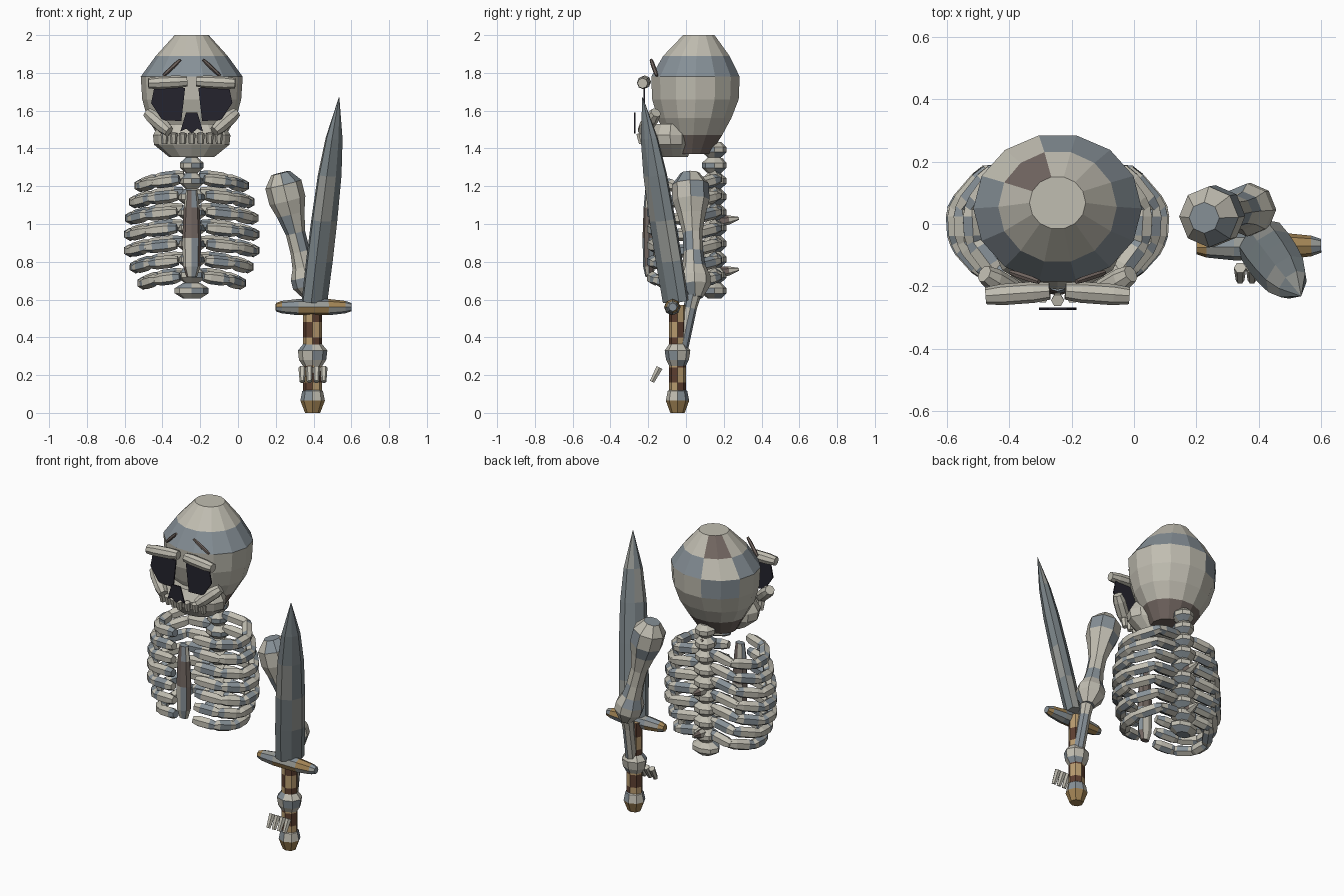
import bpy, bmesh, math
from mathutils import Vector

cube = bpy.data.objects.get("Cube")
if cube:
    bpy.data.objects.remove(cube, do_unlink=True)

CX = -0.245  # centre line of skull and rib cage
COLOURS = {
    "bone": (0.53, 0.51, 0.44), "slate": (0.24, 0.28, 0.31),
    "taupe": (0.17, 0.135, 0.12), "socket_black": (0.018, 0.017, 0.027),
    "dark_wood": (0.11, 0.05, 0.03), "tan": (0.48, 0.33, 0.16),
    "gold": (0.36, 0.23, 0.09), "steel": (0.20, 0.235, 0.25),
    "dull_grey": (0.31, 0.32, 0.30),
}
mats = {}
for name, c in COLOURS.items():
    m = bpy.data.materials.new(name)
    m.use_nodes = True
    m.diffuse_color = (*c, 1)
    m.node_tree.nodes["Principled BSDF"].inputs["Base Color"].default_value = (*c, 1)
    mats[name] = m


def solid(colour):
    return lambda i, k: colour


def patch(main, other, every=3):
    return lambda i, k: other if (i + k // 2) % every == 0 else main


class Part:
    """Collects lofted pieces and plates into one object."""
    def __init__(self, name):
        self.name, self.bm, self.slots = name, bmesh.new(), []

    def face(self, verts, colour):
        if colour not in self.slots:
            self.slots.append(colour)
        self.bm.faces.new(verts).material_index = self.slots.index(colour)

    def loft(self, rings, u, v, n, paint):
        """rings: (centre, half width along u, half width along v)"""
        rows = []
        for c, a, b in rings:
            angles = [2 * math.pi * k / n for k in range(n)]
            rows.append([self.bm.verts.new(Vector(c) + u * a * math.cos(t) + v * b * math.sin(t))
                         for t in angles])
        for i in range(len(rows) - 1):
            for k in range(n):
                j = (k + 1) % n
                self.face((rows[i][k], rows[i][j], rows[i + 1][j], rows[i + 1][k]), paint(i, k))
        self.face(rows[0][::-1], paint(0, 0))
        self.face(rows[-1], paint(len(rows) - 2, 0))
        return self

    def stack(self, x, levels, n, paint):
        """levels: (z, rx, ry, y) rings along the vertical"""
        rings = [((x, y, z), rx, ry) for z, rx, ry, y in levels]
        return self.loft(rings, Vector((1, 0, 0)), Vector((0, 1, 0)), n, paint)

    def bar(self, p, q, profile, n, paint, hint=(0, 0, 1), flat=1.0):
        """profile: (fraction along p-q, radius)"""
        p, q = Vector(p), Vector(q)
        d = (q - p).normalized()
        u = Vector(hint)
        u = (u - d * u.dot(d)).normalized()
        rings = [(p.lerp(q, t), r, r * flat) for t, r in profile]
        return self.loft(rings, u, d.cross(u), n, paint)

    def plate(self, outline, y, colour, depth=0.008):
        front = [self.bm.verts.new((x, y, z)) for x, z in outline]
        back = [self.bm.verts.new((x, y + depth, z)) for x, z in outline]
        self.face(front, colour)
        self.face(back[::-1], colour)
        for k in range(len(front)):
            j = (k + 1) % len(front)
            self.face((front[k], back[k], back[j], front[j]), colour)
        return self

    def done(self):
        bmesh.ops.recalc_face_normals(self.bm, faces=self.bm.faces)
        mesh = bpy.data.meshes.new(self.name)
        self.bm.to_mesh(mesh)
        self.bm.free()
        for s in self.slots:
            mesh.materials.append(mats[s])
        bpy.context.collection.objects.link(bpy.data.objects.new(self.name, mesh))


def barrel(r, end=0.7):
    return [(0, r * end), (0.25, r), (0.75, r), (1, r * end)]


# Skull with patches of discoloured bone
def skull_paint(i, k):
    back_patch = 90 < (k + 0.5) * 360 / 14 < 160
    if i == 5:
        return "taupe" if back_patch else "bone"
    if i == 4:
        return "bone" if back_patch else "slate"
    if i == 3 and back_patch:
        return "slate"
    return "taupe" if i == 0 else "bone"


Part("skull").stack(CX, [
    (1.37, .12, .10, .03), (1.47, .18, .155, .04), (1.56, .235, .20, .045),
    (1.66, .262, .235, .05), (1.78, .27, .24, .05), (1.89, .19, .18, .055),
    (2.0, .09, .085, .068)], 14, skull_paint).done()
Part("jaw").stack(CX, [
    (1.355, .12, .08, -.07), (1.42, .20, .115, -.08), (1.47, .205, .125, -.085),
    (1.53, .17, .10, -.08)], 12, solid("bone")).done()

teeth = Part("teeth")
for k in range(7):
    x = CX + (k - 3) * 0.048
    y = -0.235 + abs(k - 3) * 0.012
    teeth.bar((x, y, 1.425), (x, y - 0.01, 1.48), [(0, .016), (1, .021)], 6, solid("bone"), (1, 0, 0))
teeth.done()

Part("nose_hole").plate([(CX + x, z) for x, z in [
    (-.03, 1.59), (.03, 1.59), (.06, 1.49), (.03, 1.505), (0, 1.48), (-.03, 1.505), (-.06, 1.49)]],
    -0.275, "socket_black").done()

# Paired face features
for side, s in (("right", -1), ("left", 1)):
    def at(x, y, z):
        return (CX + s * x, y, z)
    Part(side + "_eye_socket").plate([(CX + s * x, z) for x, z in [
        (.035, 1.72), (.195, 1.74), (.215, 1.64), (.155, 1.55), (.055, 1.545)]],
        -0.225, "socket_black").done()
    Part(side + "_brow_ridge").bar(at(.025, -.215, 1.755), at(.23, -.23, 1.745),
                                   barrel(.034, .8), 8, solid("bone")).done()
    Part(side + "_eyebrow").bar(at(.06, -.185, 1.87), at(.15, -.155, 1.785),
                                barrel(.011), 6, solid("taupe")).done()
    Part(side + "_cheekbone").bar(at(.235, -.16, 1.59), at(.12, -.23, 1.49),
                                  barrel(.038, .75), 8, solid("bone")).done()

# Spine
spine = Part("spine")
for k in range(10):
    z = 0.645 + k * 0.083
    w = 0.09 if k == 0 else 0.075 if k < 7 else 0.062
    spine.stack(CX, [(z - .04, w * .5, .035, .15), (z - .012, w, .065, .15),
                     (z + .015, w, .065, .15), (z + .043, w * .5, .035, .15)],
                8, patch("bone", "slate", 4))
for z, tip in ((0.75, .28), (1.02, .28), (1.33, .2), (1.41, .19)):
    spine.bar((CX, .15, z - .01), (CX, tip, z + .01), [(0, .035), (.6, .024), (1, .008)],
              6, patch("bone", "taupe"))
spine.done()

# Ribs: each is a chain of barrel shaped bones
WIDTHS = [.275, .305, .325, .33, .33, .30, .26]
CHAIN = [(.18, .15, .02), (.70, .165, 0), (1, .05, -.03), (.98, -.06, -.035),
         (.72, -.155, -.015), (.27, -.185, 0)]
for side, s in (("right", -1), ("left", 1)):
    for row, w in enumerate(WIDTHS):
        z0 = 1.235 - row * 0.086
        pts = [Vector((CX + s * w * x, y, z0 + dz)) for x, y, dz in CHAIN]
        rib = Part(f"{side}_rib_{row + 1}")
        for k, (p, q) in enumerate(zip(pts, pts[1:])):
            over = (q - p) * 0.07
            rib.bar(p - over, q + over, barrel(.034), 6,
                    lambda i, f, m=k + row: "slate" if (i + f // 2 + m) % 3 == 0 else "bone")
        rib.done()

Part("sternum").bar((CX, -.195, .72), (CX, -.195, 1.18),
                    [(0, .028), (.12, .046), (.45, .05), (.8, .042), (1, .03)], 8,
                    lambda i, k: "taupe" if i == 2 or (i + k) % 4 == 0 else
                    ("bone" if k % 3 else "slate"), (1, 0, 0), .7).done()

# Left arm
bone_mix = patch("bone", "slate", 4)
Part("upper_arm").bar((.225, .02, 1.27), (.39, .05, .61), [
    (0, .05), (.09, .098), (.22, .098), (.33, .075), (.48, .052), (.63, .052),
    (.75, .062), (.83, .085), (.9, .085), (1, .04)], 8, bone_mix, (1, 0, 0)).done()
Part("forearm").bar((.385, .045, .66), (.40, -.03, .31), [(0, .045), (.3, .035), (1, .035)],
                    8, bone_mix, (1, 0, 0)).done()
Part("wrist").stack(.395, [(.24, .045, .04, -.045), (.28, .072, .06, -.045),
                           (.33, .078, .068, -.045), (.37, .045, .04, -.045)], 8, bone_mix).done()
fingers = Part("fingers")
for k in range(4):
    x = 0.34 + k * 0.038
    fingers.bar((x, -.18, .165), (x, -.14, .24), [(0, .014), (1, .02)], 6, solid("bone"), (1, 0, 0))
fingers.done()

# Sword
Part("grip").stack(.395, [(z, .05, .045, -.045) for z in (.08, .16, .24, .32, .4, .48, .57)],
                   8, lambda i, k: "tan" if (i + k // 2) % 2 else "dark_wood").done()
Part("pommel").stack(.395, [(0, .04, .038, -.045), (.065, .065, .062, -.045),
                            (.115, .055, .052, -.045), (.125, .04, .04, -.045)], 8,
                     lambda i, k: "gold" if i == 0 else "slate" if k % 4 < 2 else "bone").done()
Part("guard").bar((.2, -.075, .56), (.6, -.07, .56),
                  [(0, .022), (.08, .033), (.3, .043), (.7, .043), (.92, .033), (1, .022)], 8,
                  lambda i, k: "gold" if (i + k // 2) % 3 == 0 else
                  "dull_grey" if (i + k) % 2 else "slate").done()
Part("blade").bar((.405, -.055, .59), (.535, -.23, 1.67),
                  [(0, .085), (.2, .088), (.4, .086), (.62, .078), (.8, .056), (1, .002)], 8,
                  patch("steel", "dull_grey", 4), (1, 1, 0), .6).done()
